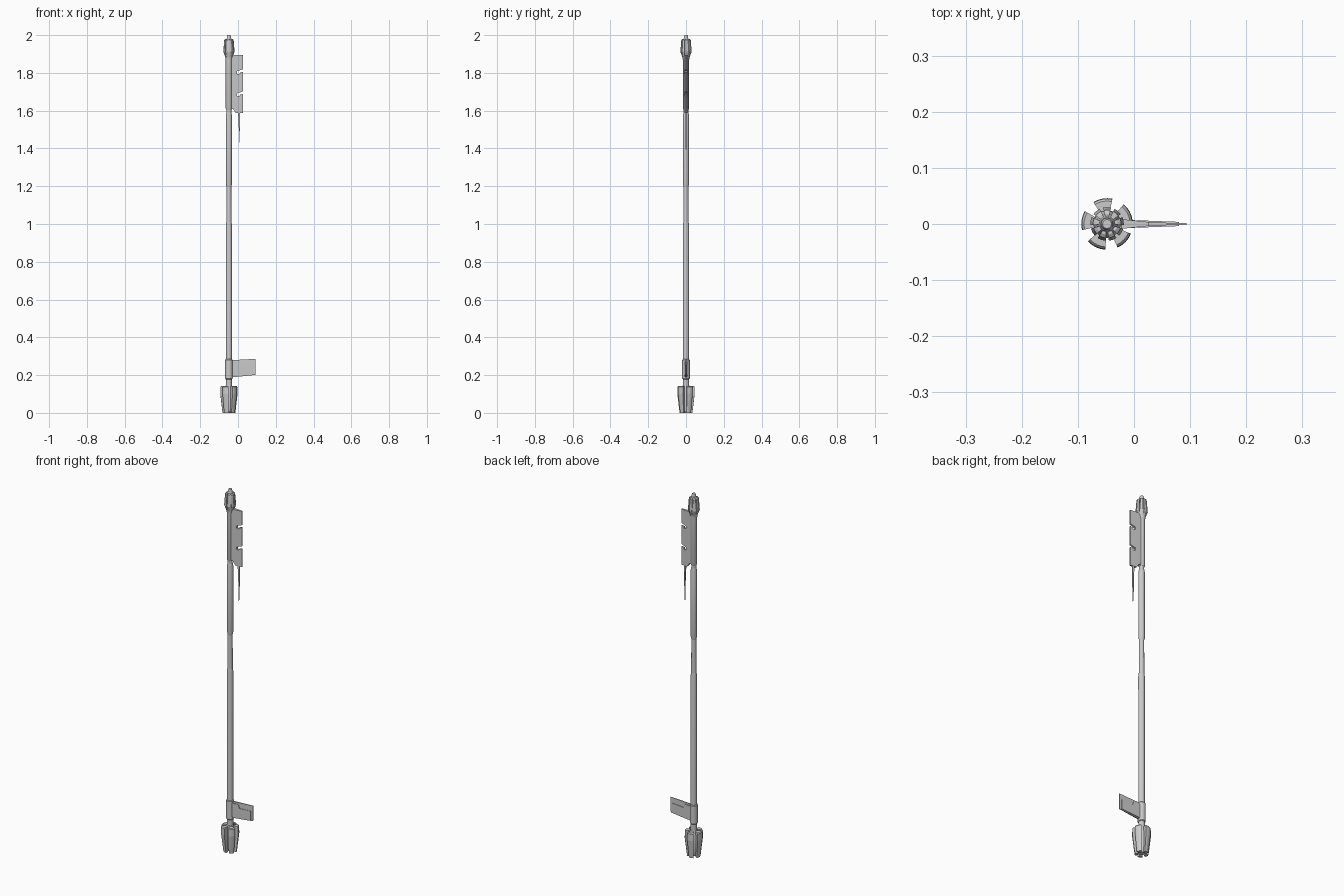
import bpy, bmesh
from math import sin, cos, radians, pi

if "Cube" in bpy.data.objects:
    bpy.data.objects.remove(bpy.data.objects["Cube"])

AX = -0.048   # x position of the pole axis


def finish(bm, name, smooth=False):
    bmesh.ops.recalc_face_normals(bm, faces=bm.faces)
    me = bpy.data.meshes.new(name)
    bm.to_mesh(me)
    bm.free()
    ob = bpy.data.objects.new(name, me)
    bpy.context.collection.objects.link(ob)
    if smooth:
        bpy.ops.object.select_all(action='DESELECT')
        ob.select_set(True)
        bpy.context.view_layer.objects.active = ob
        bpy.ops.object.shade_smooth_by_angle(angle=radians(35))
    return ob


def bridge(bm, rings):
    n = len(rings[0])
    for a, b in zip(rings, rings[1:]):
        for i in range(n):
            j = (i + 1) % n
            bm.faces.new((a[i], a[j], b[j], b[i]))
    bm.faces.new(rings[0])
    bm.faces.new(rings[-1])


def lathe(name, profile, sides=12):
    """Turn (radius, z) points around the pole axis."""
    bm = bmesh.new()
    bridge(bm, [[bm.verts.new((AX + r * cos(2 * pi * i / sides),
                               r * sin(2 * pi * i / sides), z))
                 for i in range(sides)] for r, z in profile])
    return finish(bm, name, True)


def sectors(name, count, start, half, inner, profile, steps=4):
    """Ring of curved wedges, outer edge following (radius, z) points."""
    bm = bmesh.new()
    for k in range(count):
        mid = start + 360 * k / count
        angs = [radians(mid - half + 2 * half * i / steps) for i in range(steps + 1)]
        rings = []
        for r, z in profile:
            pts = [(r, a) for a in angs] + [(inner, a) for a in reversed(angs)]
            rings.append([bm.verts.new((AX + q * cos(a), q * sin(a), z)) for q, a in pts])
        bridge(bm, rings)
    return finish(bm, name)


def plate(name, outline, x0, t0, x1, t1):
    """Flat (x, z) outline whose half thickness runs from t0 at x0 to t1 at x1."""
    bm = bmesh.new()

    def t(x):
        f = min(1, max(0, (x - x0) / (x1 - x0)))
        return t0 + (t1 - t0) * f
    bridge(bm, [[bm.verts.new((x, s * t(x), z)) for x, z in outline] for s in (-1, 1)])
    return finish(bm, name)


# pole, bottom to top
lathe("lower_neck", [(0.016, 0.12), (0.016, 0.19)])
lathe("lower_collar", [(0.017, 0.178), (0.020, 0.182), (0.020, 0.280), (0.017, 0.284)])
lathe("lower_shaft", [(0.016, 0.28), (0.0165, 0.99), (0.014, 1.01)])
lathe("grip", [(0.014, 1.00), (0.0125, 1.20)])
lathe("upper_shaft", [(0.0125, 1.195), (0.016, 1.21), (0.016, 1.575), (0.013, 1.59)])
lathe("upper_neck", [(0.013, 1.58), (0.013, 1.62)])
lathe("upper_sleeve", [(0.014, 1.605), (0.017, 1.612), (0.017, 1.87), (0.019, 1.885)])

# base: core with five curved weights
lathe("base_core", [(0.016, 0.004), (0.023, 0.03), (0.023, 0.12), (0.017, 0.145)])
sectors("base_fins", 5, 28, 22, 0.019,
        [(0.034, 0), (0.046, 0.10), (0.045, 0.137), (0.041, 0.142)])

# head: core, tip and ring of ribs
lathe("head_core", [(0.018, 1.875), (0.025, 1.91), (0.019, 1.97), (0.012, 1.983)])
sectors("head_ribs", 9, 10, 14, 0.011,
        [(0.018, 1.880), (0.030, 1.912), (0.025, 1.975), (0.019, 1.979)], 2)
lathe("head_tip", [(0.011, 1.975), (0.011, 1.992), (0.008, 2.0)])

# upper blade with two slanted hooked slots on the outer edge
blade = [(-0.036, 1.885), (-0.036, 1.61), (-0.026, 1.61), (-0.012, 1.588), (0.026, 1.588)]
for z in (1.688, 1.805):
    blade += [(0.026, z), (0.010, z - 0.004), (0.008, z - 0.012), (-0.004, z - 0.010),
              (-0.004, z + 0.004), (0.026, z + 0.014)]
blade += [(0.026, 1.895), (-0.022, 1.895)]
plate("upper_blade", blade, -0.036, 0.010, 0.026, 0.0035)

# spike hanging below the blade
plate("blade_spike", [(0.000, 1.595), (0.011, 1.595), (0.010, 1.51), (0.005, 1.395),
                      (0.004, 1.51)], 0.0, 0.004, 0.011, 0.003)

# lower vane: thin sheet with a thicker panel
plate("lower_vane", [(-0.034, 0.188), (0.092, 0.201), (0.094, 0.286), (-0.034, 0.279)],
      0.02, 0.004, 0.094, 0.0015)
plate("vane_panel", [(-0.034, 0.193), (0.080, 0.205), (0.080, 0.255), (0.012, 0.251),
                     (0.006, 0.272), (-0.034, 0.270)], -0.034, 0.008, 0.080, 0.0038)
